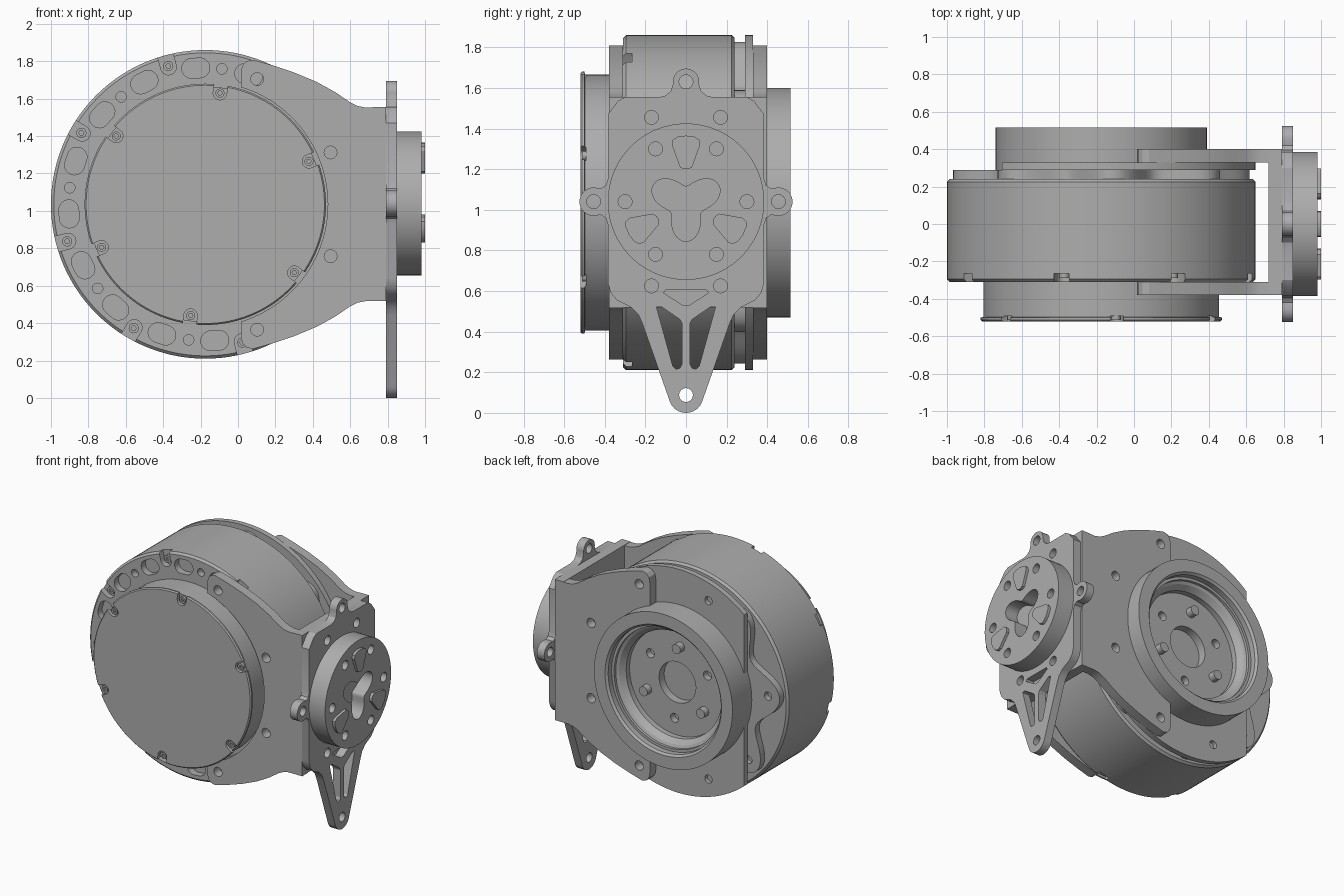
import bpy, bmesh
from math import sin, cos, pi, radians, atan2, hypot

if "Cube" in bpy.data.objects:
    bpy.data.objects.remove(bpy.data.objects["Cube"])

CX, CZ = -0.175, 1.035          # motor axis
HUB = 1.04                      # output hub height

grey = bpy.data.materials.new("machined_grey")
grey.use_nodes = True
grey.diffuse_color = (0.42, 0.42, 0.42, 1)
grey.node_tree.nodes["Principled BSDF"].inputs["Base Color"].default_value = (0.42, 0.42, 0.42, 1)


def finish(name, bm):
    bmesh.ops.recalc_face_normals(bm, faces=bm.faces)
    mesh = bpy.data.meshes.new(name)
    bm.to_mesh(mesh)
    bm.free()
    mesh.materials.append(grey)
    ob = bpy.data.objects.new(name, mesh)
    bpy.context.collection.objects.link(ob)
    return ob


def prisms(name, outlines, axis, a, b):
    """Extrude flat outlines from a to b along x (points are y, z) or y (points are x, z)."""
    bm = bmesh.new()
    for pts in outlines:
        place = (lambda p, t: (t, p[0], p[1])) if axis == "x" else (lambda p, t: (p[0], t, p[1]))
        lo = [bm.verts.new(place(p, a)) for p in pts]
        hi = [bm.verts.new(place(p, b)) for p in pts]
        bm.faces.new(lo)
        bm.faces.new(hi[::-1])
        for i in range(len(pts)):
            j = (i + 1) % len(pts)
            bm.faces.new((lo[i], hi[i], hi[j], lo[j]))
    return finish(name, bm)


def revolve(name, profile, n=128):
    """Turn a (radius, y) profile round the motor axis; end points lie on the axis."""
    bm = bmesh.new()
    rings = []
    for r, y in profile:
        if r == 0:
            rings.append([bm.verts.new((CX, y, CZ))] * n)
        else:
            rings.append([bm.verts.new((CX + r * cos(2 * pi * i / n), y, CZ + r * sin(2 * pi * i / n)))
                          for i in range(n)])
    for p, q in zip(rings, rings[1:]):
        for i in range(n):
            j = (i + 1) % n
            bm.faces.new(list(dict.fromkeys((p[i], p[j], q[j], q[i]))))
    return finish(name, bm)


def circle(c, r, n=32, start=0, sweep=360):
    count = n if sweep == 360 else n + 1
    return [(c[0] + r * cos(radians(start + sweep * i / n)), c[1] + r * sin(radians(start + sweep * i / n)))
            for i in range(count)]


def polar(r, deg, c=(CX, CZ)):
    return (c[0] + r * cos(radians(deg)), c[1] + r * sin(radians(deg)))


def turn(pts, deg, c=(CX, CZ)):
    """Place (radial, tangential) points at an angle about a centre."""
    return [polar(hypot(u, v), deg + 180 / pi * atan2(v, u), c) for u, v in pts]


def slot(r, half, width, deg):
    """Oval stretched along the tangent."""
    pts = circle((r, half), width, 12, 0, 180) + circle((r, -half), width, 12, 180, 180)
    return turn(pts, deg)


def notch(r, width, out, deg):
    """U-shaped notch that opens outwards."""
    return turn(circle((r, 0), width, 12, 90, 180) + [(out, -width), (out, width)], deg)


def boolean(ob, cutter, operation="DIFFERENCE"):
    mod = ob.modifiers.new("bool", "BOOLEAN")
    mod.operation, mod.solver, mod.object = operation, "EXACT", cutter
    bpy.ops.object.select_all(action="DESELECT")
    bpy.context.view_layer.objects.active = ob
    ob.select_set(True)
    bpy.ops.object.modifier_apply(modifier=mod.name)
    bpy.data.objects.remove(cutter)


def cut(ob, outlines, axis, a, b):
    boolean(ob, prisms("cutter", outlines, axis, a, b))


# Motor drum with the stepped output bore at the back
drum = revolve("motor_drum", [
    (0, -0.31), (0.81, -0.31), (0.825, -0.295), (0.825, 0.225), (0.81, 0.24), (0.565, 0.24),
    (0.565, 0.515), (0.475, 0.515), (0.46, 0.50), (0.46, 0.46), (0.44, 0.46), (0.44, 0.44),
    (0.42, 0.43), (0.39, 0.39), (0.39, 0.35), (0.15, 0.35), (0.15, 0.29), (0, 0.29)])
rim_screws = [15 + 45 * i for i in range(8)]
pockets = [slot(0.73, 0.022, 0.053, 71.5 + 22.5 * i) for i in range(10)]
cut(drum, pockets, "y", -0.35, -0.26)
cut(drum, [notch(0.76, 0.042, 0.9, a) for a in rim_screws], "y", -0.35, -0.265)
cut(drum, [circle(polar(0.73, 83 + 45 * i), 0.028, 20) for i in range(5)], "y", -0.35, -0.26)
cut(drum, [circle(polar(0.27, 35 + 120 * i), 0.033, 20) for i in range(3)], "y", 0.30, 0.42)
prisms("output_pins", [circle(polar(0.27, 95 + 120 * i), 0.035, 24) for i in range(3)], "y", 0.34, 0.40)

# Front cover with a lip and screw notches
cover = revolve("front_cover", [(0, -0.30), (0.63, -0.30), (0.63, -0.497), (0.645, -0.50),
                                (0.645, -0.512), (0.637, -0.52), (0, -0.52)])
cover_screws = [22.5 + 60 * i for i in range(6)]
cut(cover, [notch(0.60, 0.036, 0.7, a) for a in cover_screws], "y", -0.55, -0.493)


def screws(name, r, angles, size, a, b):
    ob = prisms(name, [circle(polar(r, d), size, 20) for d in angles], "y", a, b)
    cut(ob, [circle(polar(r, d), size * 0.5, 6) for d in angles], "y", a - 0.05, a + 0.012)
    return ob


rim_heads = screws("rim_screws", 0.765, rim_screws, 0.027, -0.29, -0.255)
cover_heads = screws("cover_screws", 0.60, cover_screws, 0.024, -0.512, -0.48)

# Scalloped spacer and clipped flange behind the drum
spacer = prisms("scalloped_spacer", [[polar(0.71 + 0.085 * cos(radians(8 * (d - 175))), d)
                                      for d in range(0, 360, 2)]], "y", 0.235, 0.29)
cut(spacer, [circle(polar(0.70, d), 0.03, 20) for d in (175, 220)], "y", 0.25, 0.35)
boolean(spacer, prisms("cutter", [circle((CX, CZ), 0.56, 96)], "y", 0.2, 0.4))
flange = prisms("rear_flange", [circle((CX, CZ), 0.825, 96, -130, 260)], "y", 0.29, 0.33)
cut(flange, [circle(polar(0.70, d), 0.03, 20) for d in (110, 250)], "y", 0.30, 0.36)
boolean(flange, prisms("cutter", [circle((CX, CZ), 0.56, 96)], "y", 0.2, 0.4))

# U-shaped bracket: two cheeks and an end wall
upper = [(0.79, 0.518), (0.68, 0.518), (0.64, 0.526), (0.6, 0.545), (0.52, 0.60), (0.42, 0.655),
         (0.30, 0.705), (0.18, 0.745), (0.08, 0.773), (0.045, 0.765), (0.022, 0.74), (0.015, 0.70)]
cheek = [(x, CZ + z) for x, z in upper] + [(x, CZ - z) for x, z in reversed(upper)]
bolt_holes = [circle(polar(0.725, d), 0.034, 24) for d in (-67.5, -22.5, 22.5, 67.5)]
for name, a, b, bore in (("front_cheek", -0.38, -0.31, 0.655), ("rear_cheek", 0.33, 0.40, 0.56)):
    plate = prisms(name, [cheek], "y", a, b)
    cut(plate, [circle((CX, CZ), bore, 128)], "y", a - 0.1, b + 0.1)
    cut(plate, bolt_holes, "y", a - 0.1, b + 0.1)
prisms("bracket_wall", [[(-0.38, 0.52), (0.40, 0.52), (0.40, 1.555), (-0.38, 1.555)]], "x", 0.72, 0.79)

# Mounting plate with three ears and a tapered tail
half = ([(0, 1.695)] + circle((0, 1.63), 0.065, 8, 80, -90) + [(0.075, 1.585), (0.10, 1.562), (0.13, 1.555),
        (0.30, 1.555), (0.335, 1.535), (0.385, 1.47), (0.385, 1.15), (0.395, 1.12), (0.42, 1.105)]
        + circle((0.455, HUB), 0.07, 12, 90, -180)
        + [(0.42, 0.975), (0.395, 0.96), (0.385, 0.93), (0.385, 0.64), (0.37, 0.59), (0.34, 0.555),
           (0.27, 0.52), (0.235, 0.485), (0.215, 0.44)] + circle((0, 0.085), 0.085, 8, -15, -65) + [(0, 0)])
mount = prisms("mounting_plate", [half + [(-y, z) for y, z in half[-2:0:-1]]], "x", 0.79, 0.85)
tail_slot = [(0.145, 0.52), (0.125, 0.525), (0.03, 0.46), (0.02, 0.44), (0.02, 0.24), (0.03, 0.22),
             (0.05, 0.215), (0.065, 0.23)]
holes = [circle((s * 0.17, z), 0.034, 24) for s in (-1, 1) for z in (0.625, 1.455)]
holes += [circle((y, z), 0.034, 24) for y, z in ((0, 0.088), (0, 1.63), (-0.455, HUB), (0.455, HUB))]
holes += [[(s * y, z) for y, z in tail_slot] for s in (-1, 1)]
holes.append([(-0.10, 0.605), (0.10, 0.605), (0.11, 0.59), (0.015, 0.53), (-0.015, 0.53), (-0.11, 0.59)])
cut(mount, holes, "x", 0.70, 0.95)

# Output hub with a three-lobed socket, bolt holes and raised pads
hub = prisms("output_hub", [circle((0, HUB), 0.385, 96)], "x", 0.85, 0.98)
trefoil = [polar(0.135 + 0.05 * cos(radians(3 * (d + 90))), d, (0, 1.03)) for d in range(0, 360, 5)]
cut(hub, [trefoil] + [circle(polar(0.30, 60 * i, (0, HUB)), 0.034, 24) for i in range(6)], "x", 0.88, 1.1)
pad = [(0.17, -0.03), (0.16, -0.01), (0.16, 0.01), (0.17, 0.03), (0.28, 0.07), (0.305, 0.065),
       (0.32, 0.04), (0.325, 0), (0.32, -0.04), (0.305, -0.065), (0.28, -0.07)]
prisms("hub_pads", [turn(pad, 90 + 120 * i, (0, HUB)) for i in range(3)], "x", 0.97, 1.0)

# Smooth the round faces and keep the machined edges sharp
bpy.ops.object.select_all(action="DESELECT")
for ob in bpy.context.collection.objects:
    if ob.type == "MESH" and grey.name in ob.data.materials:
        ob.select_set(True)
        bpy.context.view_layer.objects.active = ob
bpy.ops.object.shade_smooth_by_angle(angle=radians(25))
